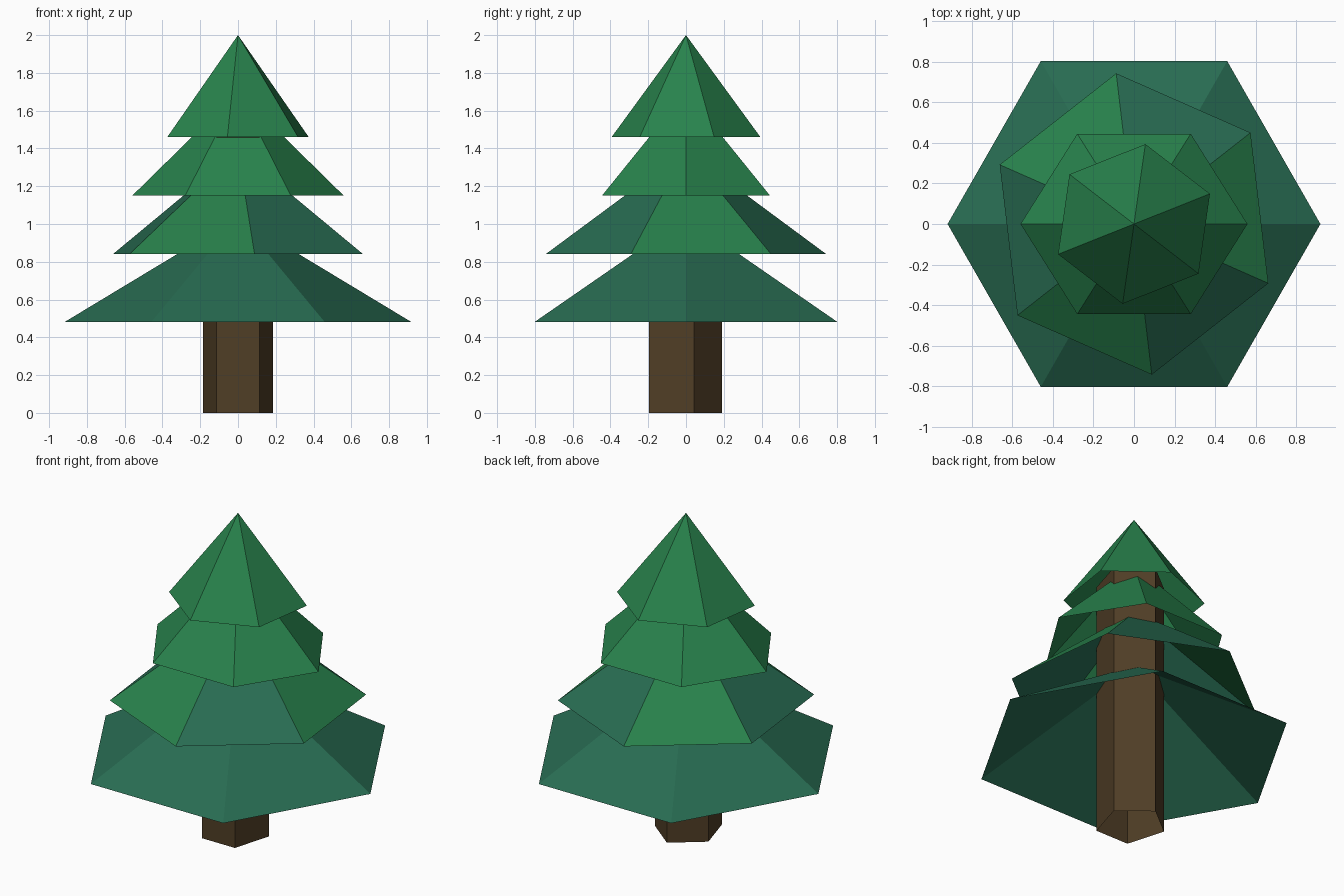
import bpy, bmesh, math

if "Cube" in bpy.data.objects:
    bpy.data.objects.remove(bpy.data.objects["Cube"])


def material(name, rgb):
    # 8-bit sRGB to linear
    lin = [((c / 255 + 0.055) / 1.055) ** 2.4 for c in rgb]
    m = bpy.data.materials.new(name)
    m.diffuse_color = (*lin, 1)
    m.use_nodes = True
    m.node_tree.nodes["Principled BSDF"].inputs["Base Color"].default_value = m.diffuse_color
    return m


green = material("leaf green", (40, 130, 76))
teal = material("deep pine green", (40, 108, 82))
brown = material("bark brown", (80, 62, 38))


def ring(bm, n, rx, ry, turn, z, cy=0):
    return [bm.verts.new((rx * math.cos(math.radians(turn + 360 * i / n)),
                          cy + ry * math.sin(math.radians(turn + 360 * i / n)), z))
            for i in range(n)]


def finish(bm, name, mats):
    me = bpy.data.meshes.new(name)
    bm.to_mesh(me)
    bm.free()
    for m in mats:
        me.materials.append(m)
    ob = bpy.data.objects.new(name, me)
    bpy.context.collection.objects.link(ob)


def tier(name, rx, ry, turn, z, apex, mats):
    """Open six-sided cone of branches; the materials alternate by side."""
    bm = bmesh.new()
    rim = ring(bm, 6, rx, ry, turn, z)
    tip = bm.verts.new((0, 0, apex))
    for i in range(6):
        f = bm.faces.new((rim[i], rim[(i + 1) % 6], tip))
        f.material_index = i % len(mats)
    finish(bm, name, mats)


# Branch tiers, bottom to top
tier("bottom_branches", 0.92, 0.928, 0, 0.48, 1.035, [teal])
tier("lower_branches", 0.72, 0.749, 37, 0.84, 1.39, [teal, green])
tier("upper_branches", 0.56, 0.514, 0, 1.15, 1.70, [green])
tier("top_branches", 0.404, 0.398, 22, 1.46, 2.0, [green])

# Five-sided trunk, open tube running up into the top tier
bm = bmesh.new()
low = ring(bm, 5, 0.195, 0.213, 90, 0, -0.023)
high = ring(bm, 5, 0.195, 0.213, 90, 1.6, -0.023)
for i in range(5):
    j = (i + 1) % 5
    bm.faces.new((low[i], low[j], high[j], high[i]))
finish(bm, "trunk", [brown])
